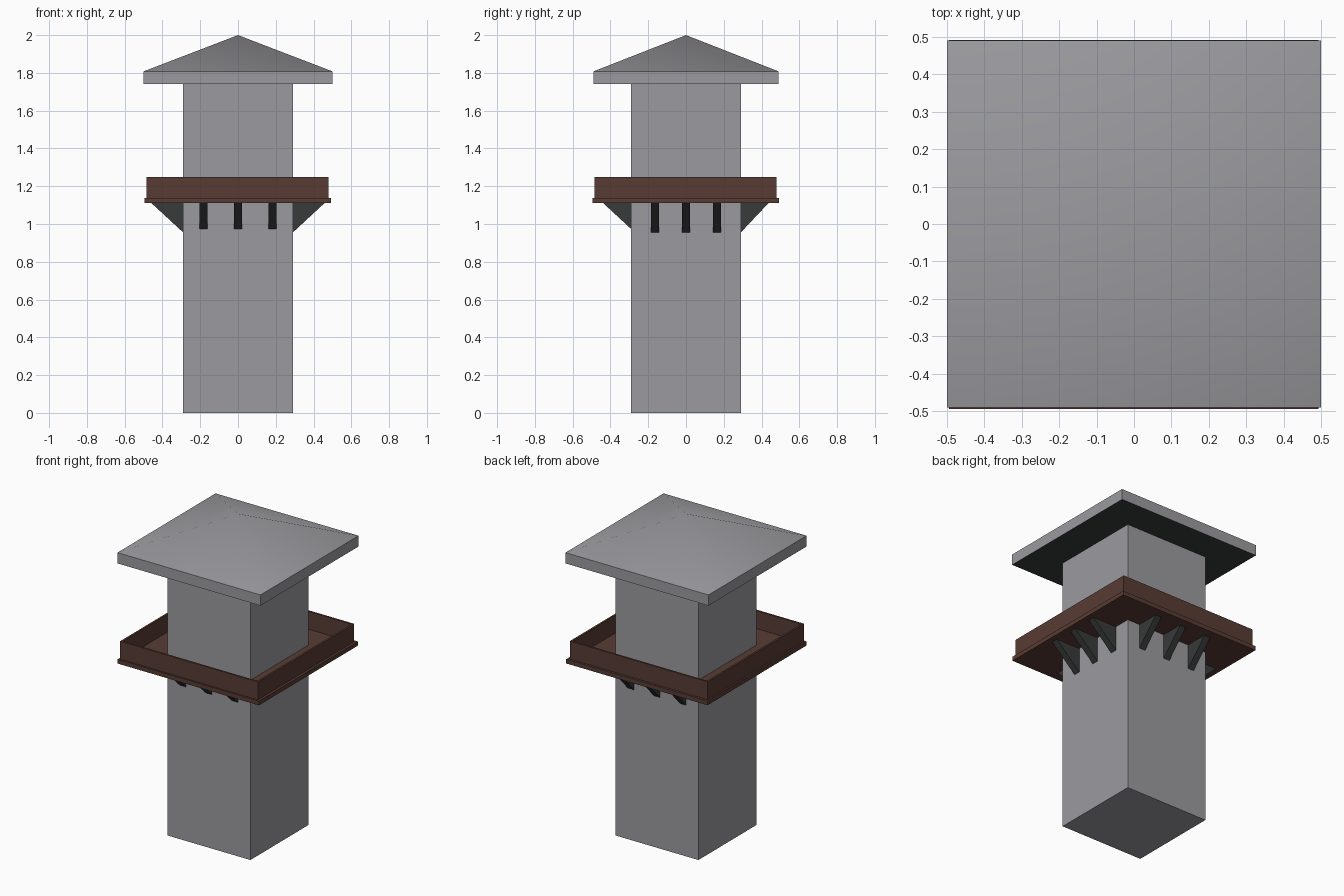
import bpy, bmesh, math

if "Cube" in bpy.data.objects:
    bpy.data.objects.remove(bpy.data.objects["Cube"])


def mat(name, r, g, b):
    m = bpy.data.materials.new(name)
    m.diffuse_color = (r, g, b, 1)
    m.use_nodes = True
    m.node_tree.nodes["Principled BSDF"].inputs["Base Color"].default_value = m.diffuse_color
    return m


STONE = mat("grey stone", 0.33, 0.33, 0.35)
WOOD = mat("brown wood", 0.098, 0.045, 0.035)
DARK = mat("dark timber", 0.04, 0.042, 0.042)


def build(name, verts, faces, *mats):
    me = bpy.data.meshes.new(name)
    me.from_pydata(verts, [], faces)
    bm = bmesh.new()
    bm.from_mesh(me)
    bmesh.ops.recalc_face_normals(bm, faces=bm.faces)
    bm.to_mesh(me)
    bm.free()
    for m in mats:
        me.materials.append(m)
    ob = bpy.data.objects.new(name, me)
    bpy.context.collection.objects.link(ob)
    return ob


def box(name, x0, x1, y0, y1, z0, z1, m):
    v = [(x, y, z) for z in (z0, z1) for x, y in ((x0, y0), (x1, y0), (x1, y1), (x0, y1))]
    f = [(0, 1, 2, 3), (4, 5, 6, 7)] + [(i, (i + 1) % 4, (i + 1) % 4 + 4, i + 4) for i in range(4)]
    return build(name, v, f, m)


# Tower shaft
box("tower", -0.29, 0.29, -0.29, 0.29, 0, 1.74, STONE)

# Balcony floor and four parapet walls
box("balcony_floor", -0.495, 0.493, -0.495, 0.492, 1.11, 1.137, WOOD)
a, b, t = -0.485, 0.478, 0.012
box("parapet_front", a, b, a, a + t, 1.137, 1.25, WOOD)
box("parapet_back", a, b, b - t, b, 1.137, 1.25, WOOD)
box("parapet_left", a, a + t, a + t, b - t, 1.137, 1.25, WOOD)
box("parapet_right", b - t, b, a + t, b - t, 1.137, 1.25, WOOD)

# Triangular brackets, three per side: angle, reach, foot height, spread
for side, ang, reach, foot, gap in (("front", 0, 0.44, 0.973, 0.182), ("right", 90, 0.46, 0.955, 0.163),
                                    ("back", 180, 0.438, 0.955, 0.182), ("left", 270, 0.46, 0.955, 0.163)):
    for i in (-1, 0, 1):
        c = i * gap
        prof = [(-0.28, foot), (-0.29, foot), (-reach, 1.112), (-0.28, 1.112)]
        v = [(c + s, y, z) for s in (-0.021, 0.021) for y, z in prof]
        f = [(0, 1, 2, 3), (4, 5, 6, 7)] + [(k, (k + 1) % 4, (k + 1) % 4 + 4, k + 4) for k in range(4)]
        ob = build(f"bracket_{side}_{i + 2}", v, f, DARK)
        ob.rotation_euler[2] = math.radians(ang)

# Roof: slab rim with a low smooth-shaded pyramid, dark underside
rv = [(x, y, z) for z in (1.74, 1.808) for x, y in ((-0.5, -0.49), (0.5, -0.49), (0.5, 0.49), (-0.5, 0.49))]
rv.append((0, 0, 2.0))
rf = [(0, 1, 2, 3)]
for i in range(4):
    j = (i + 1) % 4
    rf += [(i, j, j + 4, i + 4), (i + 4, j + 4, 8)]
roof = build("roof", rv, rf, STONE, DARK)
for p in roof.data.polygons:
    p.material_index = 1 if p.normal.z < -0.9 else 0
bpy.context.view_layer.objects.active = roof
roof.select_set(True)
bpy.ops.object.shade_smooth_by_angle(angle=math.radians(35))
